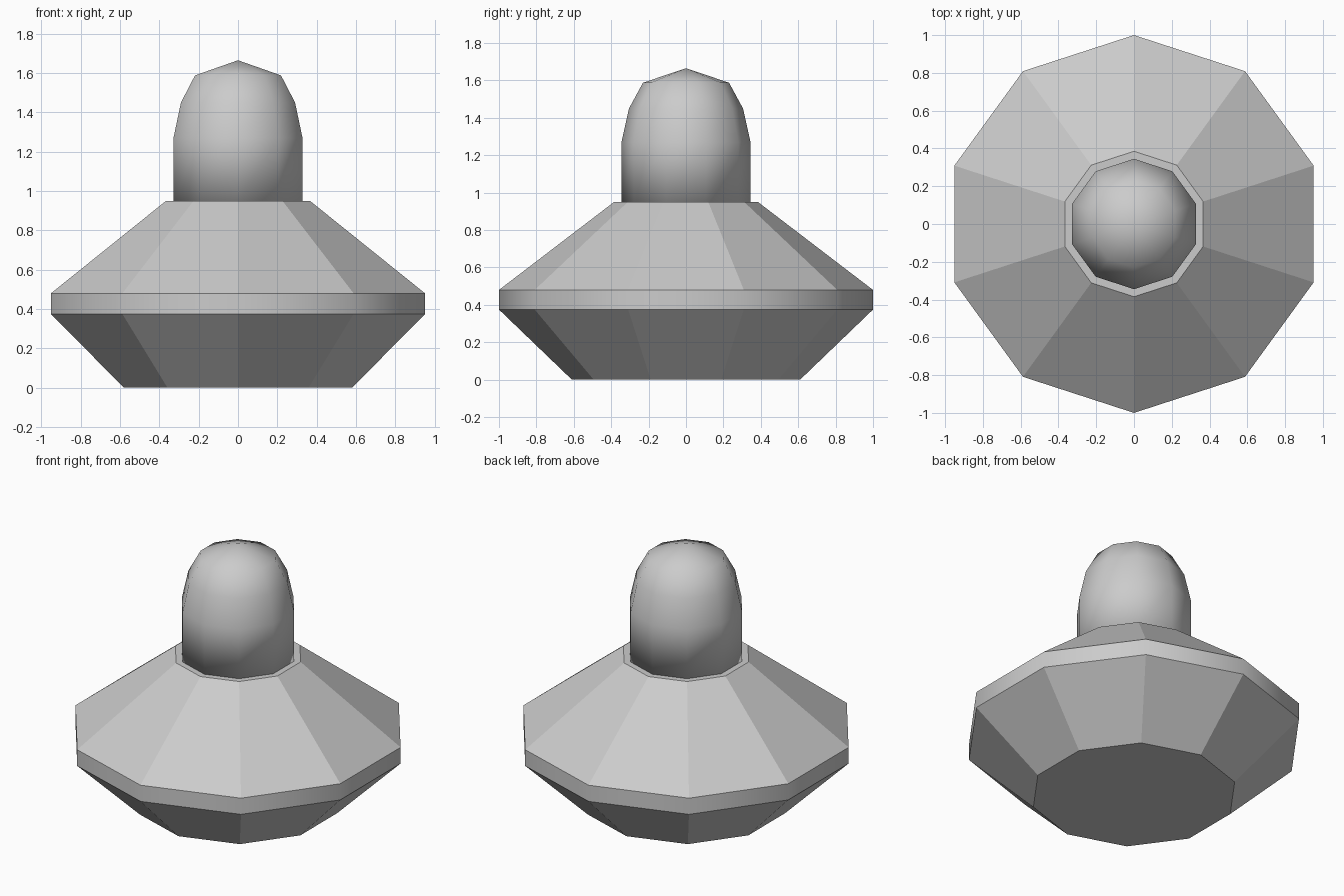
import bpy, bmesh
from math import sin, cos, pi, radians

if "Cube" in bpy.data.objects:
    bpy.data.objects.remove(bpy.data.objects["Cube"])

SIDES = 10


def lathe(name, profile, smooth_angle=0, smooth_bands=()):
    """Ten-sided turned solid from (radius, z) points, corners on the y axis."""
    bm = bmesh.new()
    rings = []
    for r, z in profile:
        n = SIDES if r > 0 else 1
        rings.append([bm.verts.new((r * sin(2 * pi * i / SIDES), -r * cos(2 * pi * i / SIDES), z))
                      for i in range(n)])
    for k, (lo, hi) in enumerate(zip(rings, rings[1:])):
        for i in range(SIDES):
            j = (i + 1) % SIDES
            if len(hi) == 1:
                f = bm.faces.new((lo[i], lo[j], hi[0]))
            else:
                f = bm.faces.new((lo[i], lo[j], hi[j], hi[i]))
            f.smooth = k in smooth_bands
    bm.faces.new(rings[0][::-1])
    if len(rings[-1]) > 1:
        bm.faces.new(rings[-1])
    # borders between smooth and flat faces stay crisp
    for e in bm.edges:
        e.smooth = all(f.smooth for f in e.link_faces)
    if smooth_angle:
        for f in bm.faces:
            f.smooth = True
        for e in bm.edges:
            e.smooth = e.calc_face_angle(0) < radians(smooth_angle)
    bmesh.ops.recalc_face_normals(bm, faces=bm.faces)
    mesh = bpy.data.meshes.new(name)
    bm.to_mesh(mesh)
    bm.free()
    obj = bpy.data.objects.new(name, mesh)
    bpy.context.collection.objects.link(obj)
    return obj


# Flared body: tapered foot, smooth rim band, sloping shoulder
lathe("body", [(0.61, 0), (1.0, 0.375), (1.0, 0.48), (0.385, 0.95)], smooth_bands=(1,))

# Domed knob standing on the shoulder
lathe("domed_knob", [(0.345, 0.95), (0.345, 1.27), (0.305, 1.45), (0.23, 1.588), (0, 1.665)],
      smooth_angle=33)
